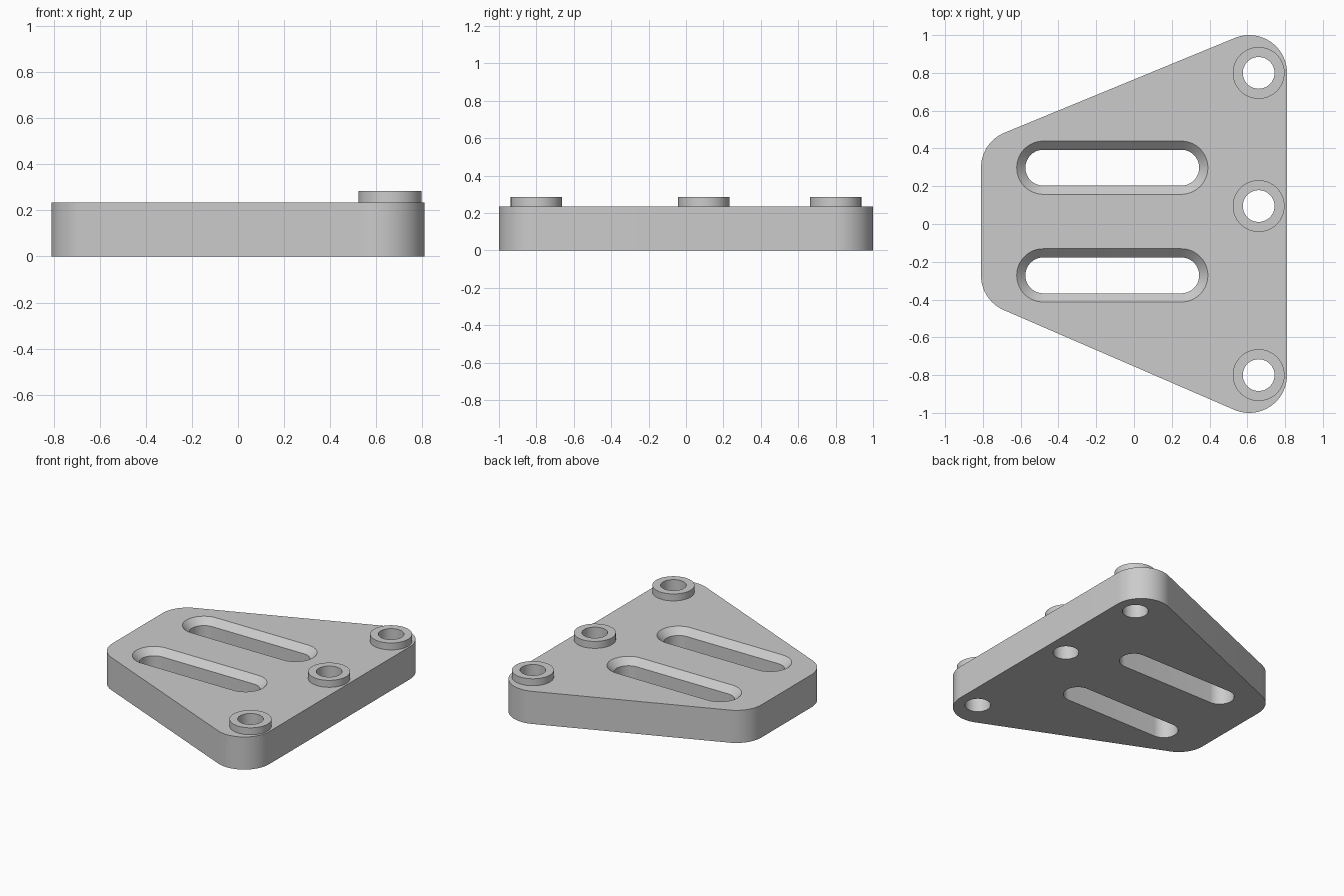
import bpy, bmesh, math
from mathutils import Vector

cube = bpy.data.objects.get("Cube")
if cube:
    bpy.data.objects.remove(cube, do_unlink=True)

PLATE_TOP, BOSS_TOP = 0.235, 0.285
CORNER_R, BOSS_R, HOLE_R = 0.2, 0.137, 0.084
SLOT_R, CHAMFER = 0.095, 0.046
LEFT_X, RIGHT_X = -0.61, 0.61
SLOT_YS = {"front": -0.272, "back": 0.298}
BOSS_X = 0.66
BOSS_YS = {"front": -0.8, "middle": 0.095, "back": 0.8}

metal = bpy.data.materials.new("plain grey")
metal.use_nodes = True
grey = (0.6, 0.6, 0.6, 1)
metal.diffuse_color = grey
metal.node_tree.nodes["Principled BSDF"].inputs["Base Color"].default_value = grey


def rounded(centres, radius, steps=64):
    """Counter-clockwise outline of discs joined by tangent lines."""
    pts, n = [], len(centres)
    for i, c in enumerate(centres):
        before = Vector(c) - Vector(centres[i - 1])
        after = Vector(centres[(i + 1) % n]) - Vector(c)
        start = math.atan2(-before.x, before.y)
        sweep = (math.atan2(-after.x, after.y) - start) % math.tau
        count = max(8, round(steps * sweep / math.tau))
        for k in range(count + 1):
            a = start + sweep * k / count
            pts.append((c[0] + radius * math.cos(a), c[1] + radius * math.sin(a)))
    return pts


def circle(x, y, radius, steps=64):
    angles = [math.tau * k / steps for k in range(steps)]
    return [(x + radius * math.cos(a), y + radius * math.sin(a)) for a in angles]


def build(name, walls):
    """Each wall is a stack of (outline, z) rings; the ends are capped as one face with holes."""
    bm = bmesh.new()
    caps = ([], [])
    for wall in walls:
        rings = [[bm.verts.new((x, y, z)) for x, y in outline] for outline, z in wall]
        for low, high in zip(rings, rings[1:]):
            for i in range(len(low)):
                bm.faces.new((low[i - 1], low[i], high[i], high[i - 1]))
        for cap, ring in zip(caps, (rings[0], rings[-1])):
            cap += [bm.edges.get((ring[i - 1], ring[i])) for i in range(len(ring))]
    for cap in caps:
        bmesh.ops.triangle_fill(bm, use_beauty=True, edges=cap)
    bmesh.ops.recalc_face_normals(bm, faces=bm.faces[:])
    mesh = bpy.data.meshes.new(name)
    bm.to_mesh(mesh)
    bm.free()
    mesh.materials.append(metal)
    obj = bpy.data.objects.new(name, mesh)
    bpy.context.collection.objects.link(obj)
    bpy.ops.object.select_all(action="DESELECT")
    obj.select_set(True)
    bpy.context.view_layer.objects.active = obj
    bpy.ops.object.shade_smooth_by_angle(angle=math.radians(30))
    return obj


# Plate: rounded outline, two chamfered slots and three through holes
outline = rounded([(LEFT_X, SLOT_YS["front"]), (RIGHT_X, BOSS_YS["front"]),
                   (RIGHT_X, BOSS_YS["back"]), (LEFT_X, SLOT_YS["back"])], CORNER_R, 96)
plate_walls = [[(outline, 0), (outline, PLATE_TOP)]]
for y in SLOT_YS.values():
    ends = [(-0.48, y), (0.25, y)]
    inner, rim = rounded(ends, SLOT_R), rounded(ends, SLOT_R + CHAMFER)
    plate_walls.append([(inner, 0), (inner, PLATE_TOP - CHAMFER), (rim, PLATE_TOP)])
for y in BOSS_YS.values():
    hole = circle(BOSS_X, y, HOLE_R)
    plate_walls.append([(hole, 0), (hole, PLATE_TOP)])
build("plate", plate_walls)

# Raised collars around the holes
for place, y in BOSS_YS.items():
    build(place + "_collar", [[(circle(BOSS_X, y, r), PLATE_TOP), (circle(BOSS_X, y, r), BOSS_TOP)]
                              for r in (BOSS_R, HOLE_R)])
